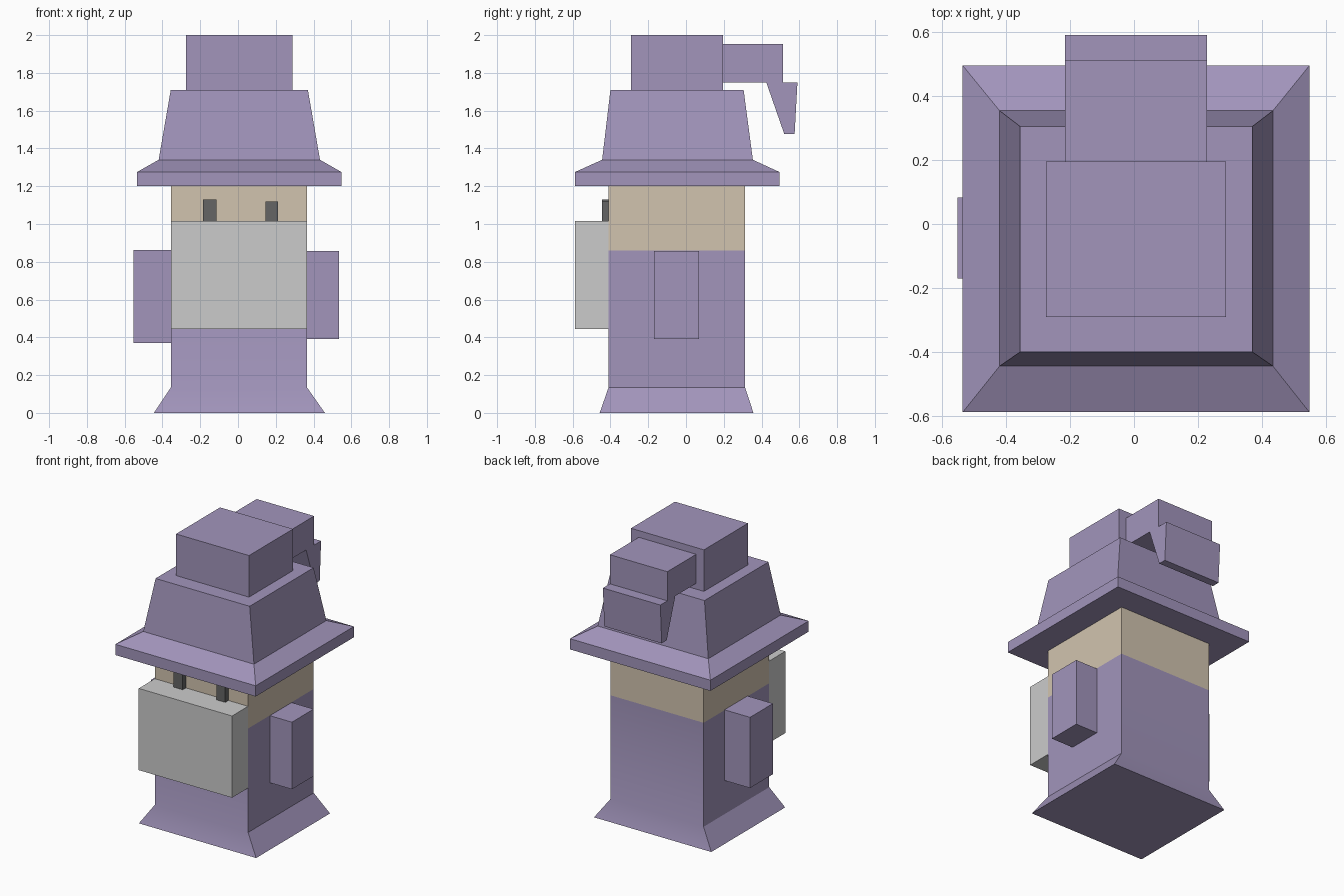
import bpy, bmesh, math

if "Cube" in bpy.data.objects:
    bpy.data.objects.remove(bpy.data.objects["Cube"])


def material(name, rgb):
    m = bpy.data.materials.new(name)
    m.diffuse_color = (*rgb, 1)
    m.use_nodes = True
    m.node_tree.nodes["Principled BSDF"].inputs["Base Color"].default_value = m.diffuse_color
    return m


purple = material("purple_cloth", (0.36, 0.30, 0.50))
tan = material("tan_skin", (0.64, 0.55, 0.43))
dark = material("dark_eye", (0.13, 0.13, 0.13))


def stack(name, levels, mat=None):
    """Skin rectangular levels (x0, x1, y0, y1, z), bottom to top, and cap them."""
    bm = bmesh.new()
    rings = [[bm.verts.new(p) for p in
              ((x0, y0, z), (x1, y0, z), (x1, y1, z), (x0, y1, z))]
             for x0, x1, y0, y1, z in levels]
    bm.faces.new(rings[0][::-1])
    bm.faces.new(rings[-1])
    for low, high in zip(rings, rings[1:]):
        for i in range(4):
            j = (i + 1) % 4
            bm.faces.new((low[i], low[j], high[j], high[i]))
    me = bpy.data.meshes.new(name)
    bm.to_mesh(me)
    bm.free()
    if mat:
        me.materials.append(mat)
    ob = bpy.data.objects.new(name, me)
    bpy.context.collection.objects.link(ob)
    return ob


def box(name, x, y, z, mat=None):
    return stack(name, [(*x, *y, z[0]), (*x, *y, z[1])], mat)


# Body: robe with flared hem, head and the tan band above it
body_x, body_y = (-0.355, 0.365), (-0.41, 0.313)
robe = stack("robe", [(-0.445, 0.46, -0.457, 0.357, 0),
                      (*body_x, *body_y, 0.135),
                      (*body_x, *body_y, 0.86)], purple)
box("head", body_x, body_y, (0.86, 1.2), tan)

# Beard, eyes and arms
box("beard", body_x, (-0.587, -0.41), (0.445, 1.015))
box("left_eye", (-0.185, -0.115), (-0.445, -0.41), (1.015, 1.13), dark)
box("right_eye", (0.145, 0.213), (-0.445, -0.41), (1.015, 1.12), dark)
box("left_arm", (-0.552, -0.355), (-0.17, 0.083), (0.37, 0.863), purple)
box("right_arm", (0.365, 0.535), (-0.17, 0.07), (0.39, 0.858), purple)

# Hat: brim and crown, top block, and the drooping tail behind
brim_x, brim_y = (-0.535, 0.548), (-0.588, 0.495)
stack("hat", [(*brim_x, *brim_y, 1.2),
              (*brim_x, *brim_y, 1.275),
              (-0.42, 0.434, -0.444, 0.354, 1.34),
              (-0.356, 0.37, -0.40, 0.305, 1.71)], purple)
box("hat_top", (-0.275, 0.288), (-0.29, 0.195), (1.71, 2.0), purple)
tail_x = (-0.215, 0.228)
box("hat_tail", tail_x, (0.195, 0.513), (1.75, 1.953), purple)
stack("hat_tip", [(*tail_x, 0.52, 0.575, 1.477),
                  (*tail_x, 0.425, 0.59, 1.75)], purple)

# The shallow front and back of the hem blend softly into the robe
bpy.ops.object.select_all(action='DESELECT')
robe.select_set(True)
bpy.context.view_layer.objects.active = robe
bpy.ops.object.shade_smooth_by_angle(angle=math.radians(30))
